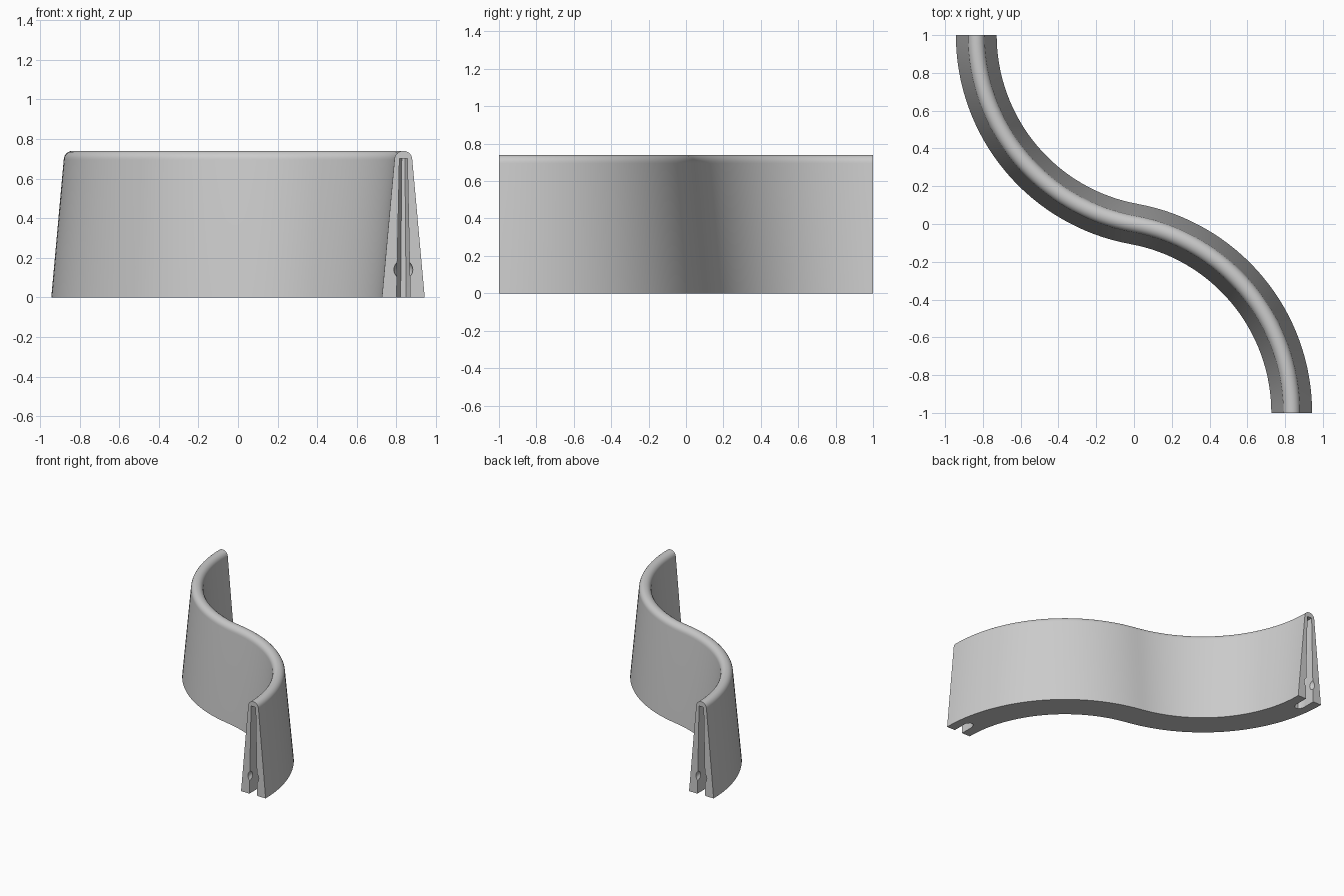
import bpy, bmesh
from math import sin, cos, pi, atan2, hypot

cube = bpy.data.objects.get("Cube")
if cube:
    bpy.data.objects.remove(cube, do_unlink=True)

END_X, HEIGHT, FOOT, CAP = 0.835, 0.74, 0.108, 0.045
RADIUS = (1 + END_X ** 2) / (2 * END_X)      # each arc runs from an end to the origin
CENTRE_X = RADIUS - END_X
SWEEP = atan2(1, -CENTRE_X)                  # angle turned by each arc
SWEEP = pi - SWEEP if SWEEP < pi / 2 else pi - atan2(1, CENTRE_X) - (pi - SWEEP) + atan2(1, CENTRE_X) - 0
SWEEP = atan2(1, CENTRE_X)

grey = bpy.data.materials.new("light grey")
grey.use_nodes = True
grey.diffuse_color = (0.6, 0.6, 0.6, 1)
grey.node_tree.nodes["Principled BSDF"].inputs["Base Color"].default_value = (0.6, 0.6, 0.6, 1)


def make_object(name, bm):
    bmesh.ops.recalc_face_normals(bm, faces=bm.faces[:])
    mesh = bpy.data.meshes.new(name)
    bm.to_mesh(mesh)
    bm.free()
    mesh.materials.append(grey)
    obj = bpy.data.objects.new(name, mesh)
    bpy.context.collection.objects.link(obj)
    return obj


def bridge(bm, rings):
    for a, b in zip(rings, rings[1:]):
        for i in range(len(a)):
            j = (i + 1) % len(a)
            bm.faces.new((a[i], a[j], b[j], b[i]))
    bm.faces.new(rings[0])
    bm.faces.new(rings[-1])


# Wall section: tapered sides with a rounded top
profile = [(-FOOT, 0)]
for i in range(13):
    t = pi - pi * i / 12
    profile.append((CAP * cos(t), HEIGHT - CAP + CAP * sin(t)))
profile.append((FOOT, 0))

# Path of two opposite arcs: point and sideways direction
steps = 32
half = []
for i in range(steps + 1):
    t = pi + SWEEP * i / steps
    half.append((CENTRE_X + RADIUS * cos(t), 1 + RADIUS * sin(t), -cos(t), -sin(t)))
path = half + [(-x, -y, nx, ny) for x, y, nx, ny in reversed(half[:-1])]

bm = bmesh.new()
bridge(bm, [[bm.verts.new((x + nx * u, y + ny * u, z)) for u, z in profile]
            for x, y, nx, ny in path])
wall = make_object("curved_wall", bm)


# Cutters for the connector slot and its snap recess at each end
def slot_cutter(side):
    bm = bmesh.new()
    plan = [(-1, -0.05), (1, -0.05), (1, 0.12), (0.4, 0.15), (-0.4, 0.15), (-1, 0.12)]
    rings = []
    for z, width in ((-0.02, 0.035), (0.7, 0.02)):
        rings.append([bm.verts.new((side * (END_X + u * width), side * (-1 + d), z))
                      for u, d in plan])
    bridge(bm, rings)
    return make_object("slot_cutter", bm)


def recess_cutter(side):
    bm = bmesh.new()
    bmesh.ops.create_uvsphere(bm, u_segments=24, v_segments=12, radius=0.048)
    bmesh.ops.translate(bm, vec=(side * END_X, -side, 0.14), verts=bm.verts[:])
    return make_object("recess_cutter", bm)


bpy.ops.object.select_all(action="DESELECT")
bpy.context.view_layer.objects.active = wall
wall.select_set(True)
for side in (1, -1):
    for cutter in (slot_cutter(side), recess_cutter(side)):
        cutter.hide_render = True
        cut = wall.modifiers.new("cut", "BOOLEAN")
        cut.operation = "DIFFERENCE"
        cut.solver = "EXACT"
        cut.object = cutter
        bpy.ops.object.modifier_apply(modifier=cut.name)
        bpy.data.objects.remove(cutter, do_unlink=True)

bpy.ops.object.shade_smooth_by_angle(angle=pi / 6)
